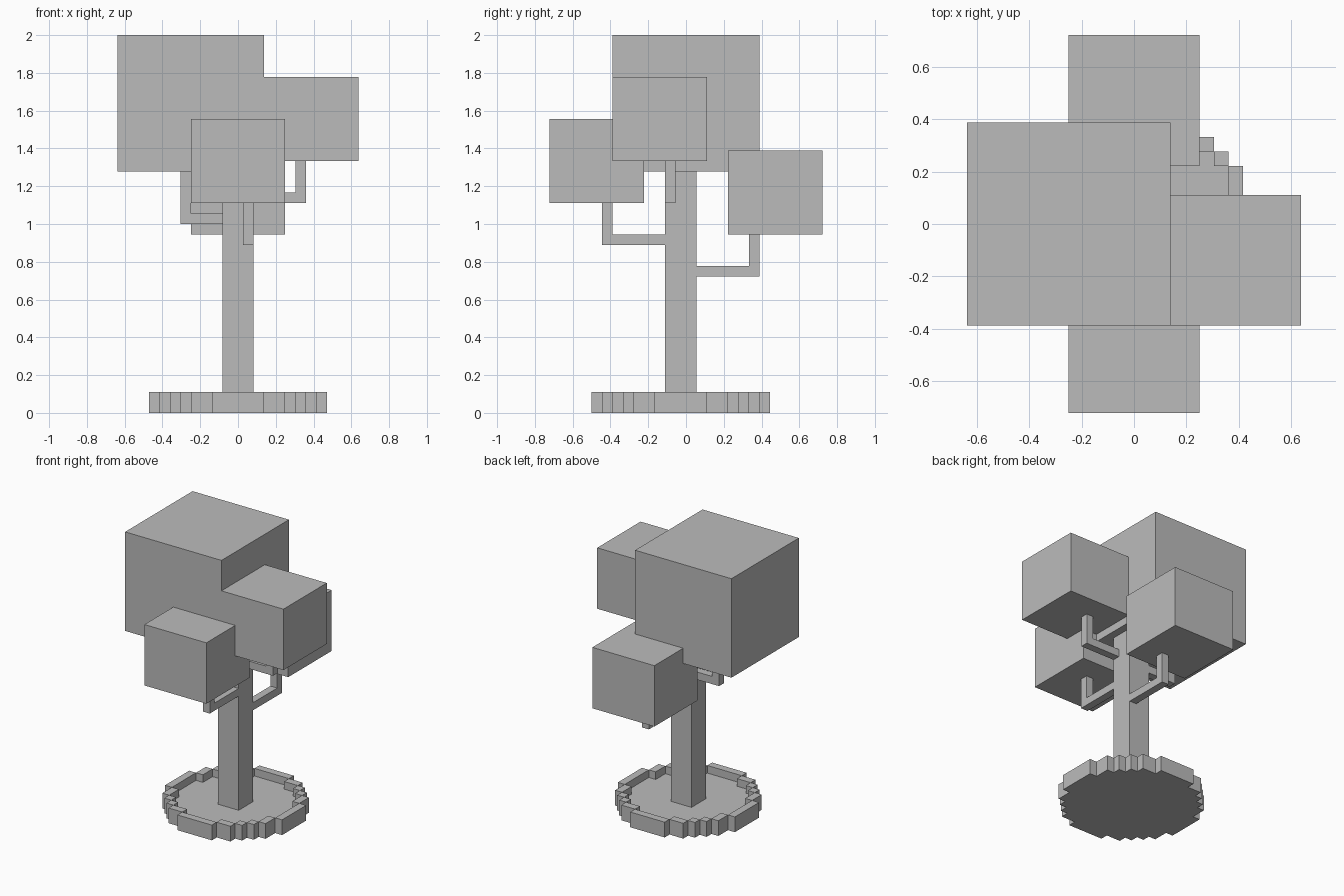
import bpy, bmesh

cube = bpy.data.objects.get("Cube")
if cube:
    bpy.data.objects.remove(cube, do_unlink=True)

V = 1 / 18      # one block of the modelling grid
H = V / 2       # x positions sit on half blocks

grey = bpy.data.materials.new("plain_grey")
grey.use_nodes = True
grey.diffuse_color = (0.5, 0.5, 0.5, 1)
grey.node_tree.nodes["Principled BSDF"].inputs["Base Color"].default_value = (0.5, 0.5, 0.5, 1)


def finish(name, bm):
    bmesh.ops.remove_doubles(bm, verts=bm.verts, dist=0.0001)
    bmesh.ops.dissolve_limit(bm, angle_limit=0.01, verts=bm.verts, edges=bm.edges)
    mesh = bpy.data.meshes.new(name)
    bm.to_mesh(mesh)
    bm.free()
    mesh.materials.append(grey)
    obj = bpy.data.objects.new(name, mesh)
    bpy.context.collection.objects.link(obj)
    return obj


def add_box(bm, low, high):
    """Box between two corners given in blocks."""
    made = bmesh.ops.create_cube(bm, size=1)["verts"]
    for v in made:
        v.co = [(a + b) / 2 * V + c * (b - a) * V for a, b, c in zip(low, high, v.co)]


def box(name, low, high):
    bm = bmesh.new()
    add_box(bm, low, high)
    return finish(name, bm)


def branch(name, arm, post):
    """Bent branch: a level arm and an upright post at its end."""
    bm = bmesh.new()
    add_box(bm, *arm)
    add_box(bm, *post)
    return finish(name, bm)


# Round stepped base: one-block floor with a raised outline
SIDES = ((1, 0), (0, 1), (-1, 0), (0, -1))


def inside(x, y):
    return x * x + y * y <= 70


def height(x, y):
    if not inside(x, y):
        return 0
    return 1 if all(inside(x + i, y + j) for i, j in SIDES) else 2


bm = bmesh.new()


def quad(*points):
    bm.faces.new([bm.verts.new((x * V, y * V - H, z * V)) for x, y, z in points])


for x in range(-8, 9):
    for y in range(-8, 9):
        h = height(x, y)
        if not h:
            continue
        ring = [(x - .5, y - .5), (x + .5, y - .5), (x + .5, y + .5), (x - .5, y + .5)]
        quad(*[(a, b, h) for a, b in ring])
        quad(*[(a, b, 0) for a, b in reversed(ring)])
        for i, j in SIDES:
            low = height(x + i, y + j)
            if low < h:
                cx, cy = x + i / 2, y + j / 2
                a = (cx + j / 2, cy - i / 2)
                b = (cx - j / 2, cy + i / 2)
                quad((*a, low), (*b, low), (*b, h), (*a, h))
finish("round_base", bm)

# Trunk
box("trunk", (-1.5, -2, 1), (1.5, 1, 23))

# Leaf blocks
box("large_top_foliage", (-11.5, -7, 23), (2.5, 7, 36))
box("side_foliage", (2.5, -7, 24), (11.5, 2, 32))
box("front_foliage", (-4.5, -13, 20), (4.5, -4, 28))
box("back_foliage", (-4.5, 4, 17), (4.5, 13, 25))

# Branches
branch("front_branch", ((.5, -8, 16), (1.5, -2, 17)), ((.5, -8, 17), (1.5, -7, 20)))
branch("back_branch", ((.5, 1, 13), (1.5, 7, 14)), ((.5, 6, 14), (1.5, 7, 17)))
branch("left_branch", ((1.5, -2, 20), (6.5, -1, 21)), ((5.5, -2, 21), (6.5, -1, 24)))
branch("right_branch", ((-5.5, 0, 18), (-1.5, 1, 19)), ((-5.5, 0, 19), (-4.5, 1, 23)))
